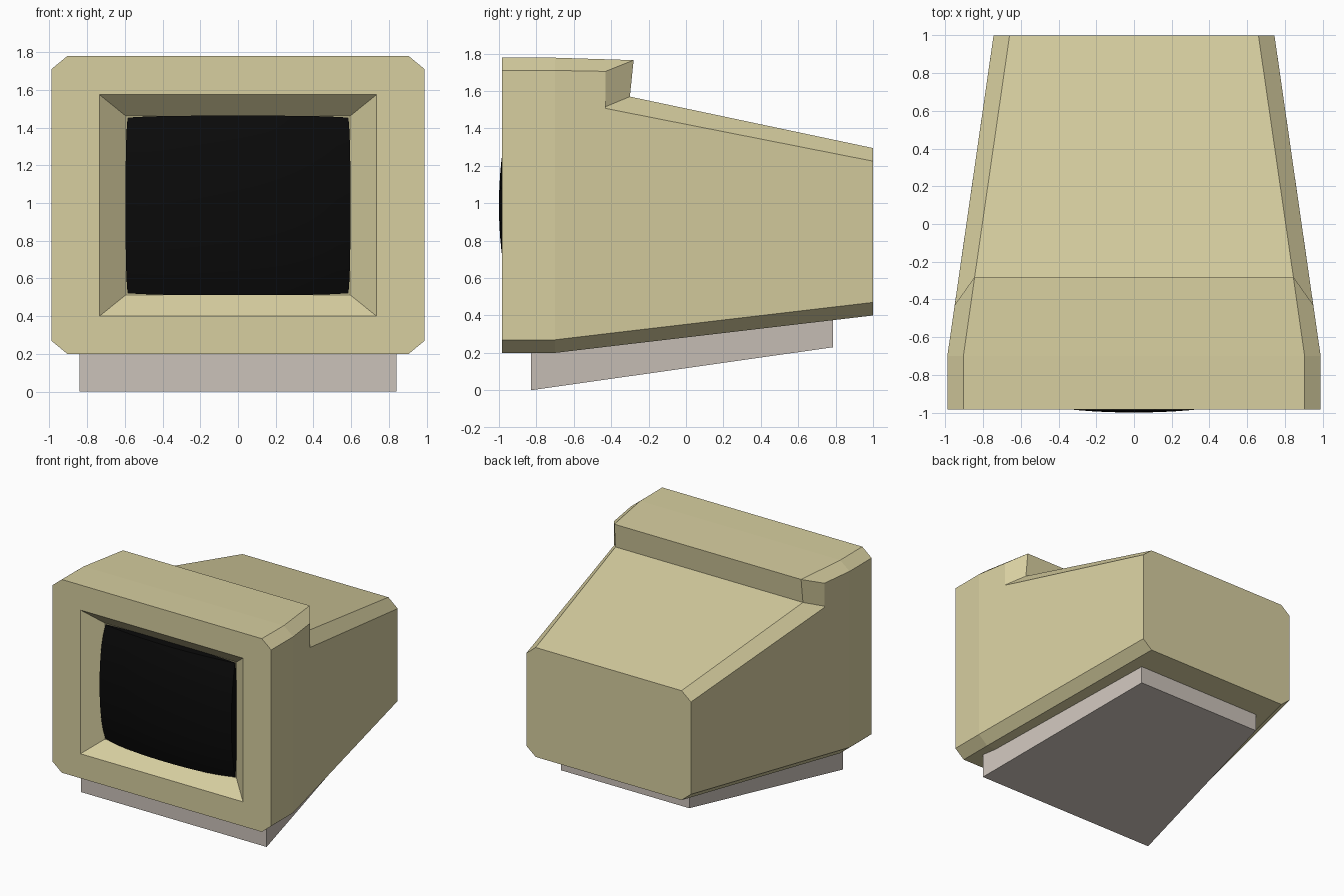
import bpy, bmesh

if "Cube" in bpy.data.objects:
    bpy.data.objects.remove(bpy.data.objects["Cube"])


def material(name, rgb):
    m = bpy.data.materials.new(name)
    m.diffuse_color = (*rgb, 1)
    m.use_nodes = True
    m.node_tree.nodes["Principled BSDF"].inputs["Base Color"].default_value = m.diffuse_color
    return m


def finish(name, bm, mat):
    bmesh.ops.remove_doubles(bm, verts=bm.verts, dist=0.0005)
    bmesh.ops.recalc_face_normals(bm, faces=bm.faces)
    me = bpy.data.meshes.new(name)
    bm.to_mesh(me)
    bm.free()
    me.materials.append(mat)
    ob = bpy.data.objects.new(name, me)
    bpy.context.collection.objects.link(ob)
    return ob


def mirrored_ring(bm, half):
    """Closed ring from its right half (bottom to top), mirrored in x."""
    pts = half + [(-x, y, z) for x, y, z in reversed(half)]
    return [bm.verts.new(p) for p in pts]


def loft(bm, a, b):
    n = len(a)
    for i in range(n):
        j = (i + 1) % n
        bm.faces.new((a[i], a[j], b[j], b[i]))


beige = material("beige_plastic", (0.68, 0.62, 0.35))
stone = material("base_plastic", (0.60, 0.54, 0.49))
black = material("black_glass", (0.003, 0.003, 0.003))

# Case: chamfered bezel, hood with step, tapering rear housing
bm = bmesh.new()
low = [(0.866, -0.43, 0.232), (0.951, -0.43, 0.302)]
sections = [
    [(0.905, -0.985, 0.2), (0.99, -0.985, 0.27), (0.99, -0.985, 1.71), (0.905, -0.985, 1.78)],
    [(0.905, -0.70, 0.2), (0.99, -0.70, 0.27), (0.99, -0.70, 1.71), (0.905, -0.70, 1.778)],
    low + [(0.951, -0.43, 1.705), (0.845, -0.28, 1.765)],
    low + [(0.953, -0.445, 1.51), (0.848, -0.30, 1.57)],
    [(0.66, 1.0, 0.40), (0.745, 1.0, 0.47), (0.745, 1.0, 1.225), (0.66, 1.0, 1.295)],
]
rings = [mirrored_ring(bm, s) for s in sections]
for a, b in zip(rings, rings[1:]):
    loft(bm, a, b)
bm.faces.new(rings[-1])

# Bezel front face and the funnel recess around the screen
rim = mirrored_ring(bm, [(0.735, -0.985, 0.40), (0.735, -0.985, 1.575)])
well = mirrored_ring(bm, [(0.595, -0.87, 0.513), (0.595, -0.87, 1.462)])
front = rings[0]
for i in range(4):
    j = (i + 1) % 4
    bm.faces.new((front[2 * i], front[2 * i + 1], rim[i]))
    bm.faces.new((front[2 * i + 1], front[(2 * i + 2) % 8], rim[j], rim[i]))
loft(bm, rim, well)
bm.faces.new(well)
# remove collapsed faces where the step meets the lower sides
bmesh.ops.dissolve_degenerate(bm, dist=0.0005, edges=bm.edges)
finish("monitor_case", bm, beige)

# Screen: domed glass with a short skirt
bm = bmesh.new()
bmesh.ops.create_grid(bm, x_segments=16, y_segments=12, size=1)
for v in bm.verts:
    s, t = v.co.x, v.co.y
    drop = 0.047 * (s * s + t * t) + 0.015 * (s ** 4 + t ** 4)
    v.co = (s * (0.586 + 0.01 * (1 - t ** 4)),
            -1.0 + drop,
            0.9875 + t * (0.466 + 0.01 * (1 - s ** 4)))
border = [e for e in bm.edges if e.is_boundary]
skirt = bmesh.ops.extrude_edge_only(bm, edges=border)["geom"]
for v in skirt:
    if isinstance(v, bmesh.types.BMVert):
        v.co.y = -0.868
screen = finish("screen", bm, black)
bpy.context.view_layer.objects.active = screen
screen.select_set(True)
bpy.ops.object.shade_smooth_by_angle()

# Base: tapered wedge under the case
bm = bmesh.new()
a = mirrored_ring(bm, [(0.84, -0.83, 0.0), (0.84, -0.83, 0.21)])
b = mirrored_ring(bm, [(0.58, 0.785, 0.23), (0.58, 0.785, 0.40)])
loft(bm, a, b)
bm.faces.new(a)
bm.faces.new(b)
finish("base", bm, stone)
